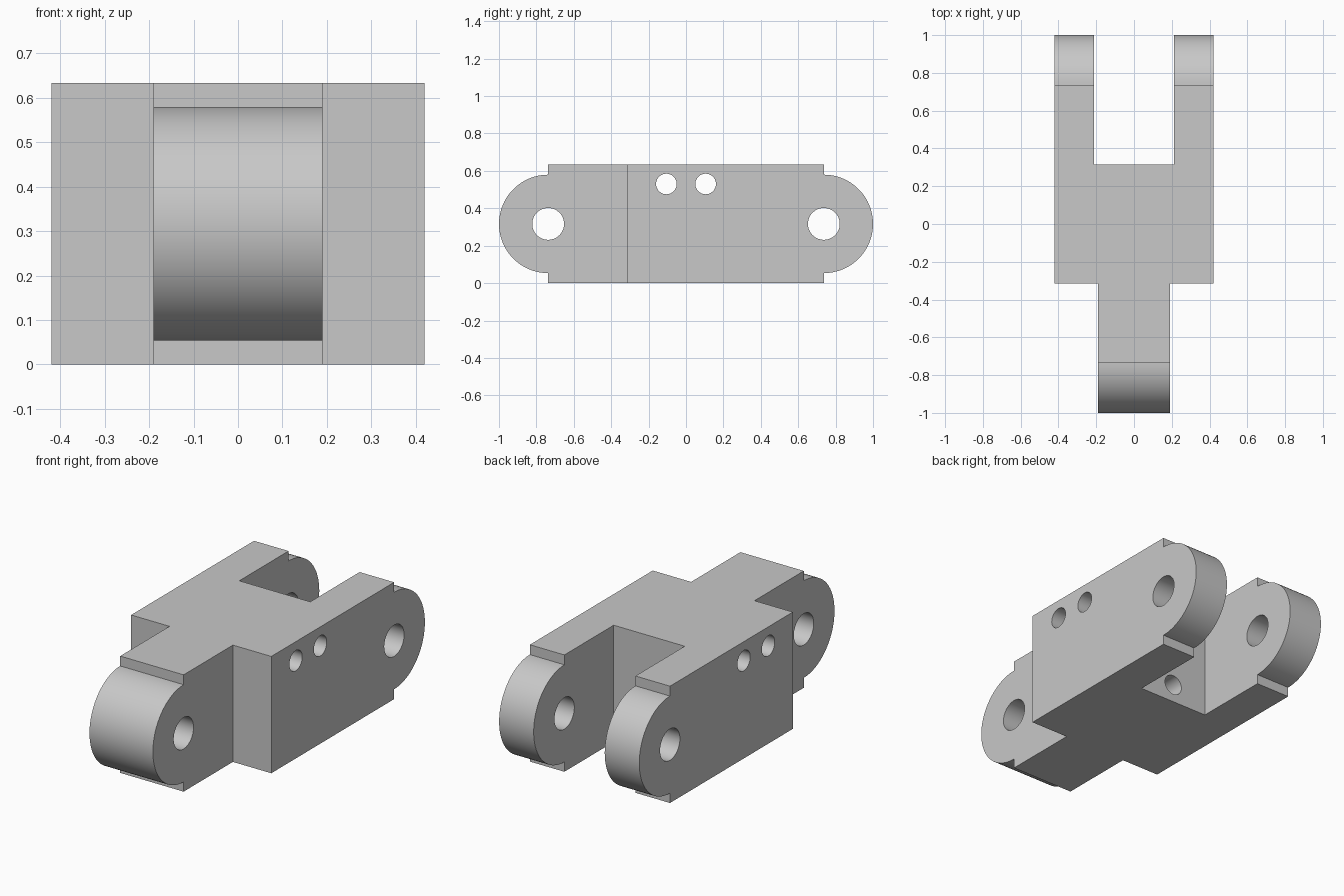
import bpy, bmesh, math
from mathutils import Matrix, Vector

cube = bpy.data.objects.get("Cube")
if cube:
    bpy.data.objects.remove(cube, do_unlink=True)

HALF_W, HEIGHT, MID = 0.42, 0.633, 0.3165
PIVOT_Y, KNUCKLE_R = 0.737, 0.263
CORE_Y, TONGUE_X, SLOT_X = 0.315, 0.19, 0.213

grey = bpy.data.materials.new("light grey")
grey.use_nodes = True
colour = (0.58, 0.58, 0.58, 1)
grey.diffuse_color = colour
grey.node_tree.nodes["Principled BSDF"].inputs["Base Color"].default_value = colour


def add_object(name, bm):
    bmesh.ops.recalc_face_normals(bm, faces=bm.faces)
    mesh = bpy.data.meshes.new(name)
    bm.to_mesh(mesh)
    bm.free()
    mesh.materials.append(grey)
    obj = bpy.data.objects.new(name, mesh)
    bpy.context.collection.objects.link(obj)
    return obj


def box(name, low, high):
    low, high = Vector(low), Vector(high)
    bm = bmesh.new()
    bmesh.ops.create_cube(bm, size=1, matrix=Matrix.Translation((low + high) / 2)
                          @ Matrix.Diagonal((*(high - low), 1)))
    return add_object(name, bm)


def rod(name, centre, radius, length, axis):
    turn = Vector((0, 0, 1)).rotation_difference(Vector(axis)).to_matrix().to_4x4()
    bm = bmesh.new()
    bmesh.ops.create_cone(bm, cap_ends=True, segments=64, radius1=radius, radius2=radius,
                          depth=length, matrix=Matrix.Translation(centre) @ turn)
    return add_object(name, bm)


# Side profile: a tall middle with a smaller rounded knuckle at each end
half = [(PIVOT_Y, 0)]
for i in range(49):
    a = math.pi * (i / 48 - 0.5)
    half.append((PIVOT_Y + KNUCKLE_R * math.cos(a), MID + KNUCKLE_R * math.sin(a)))
half.append((PIVOT_Y, HEIGHT))
outline = half + [(-y, z) for y, z in reversed(half)]
bm = bmesh.new()
face = bm.faces.new([bm.verts.new((-HALF_W, y, z)) for y, z in outline])
side = bmesh.ops.extrude_face_region(bm, geom=[face])["geom"]
bmesh.ops.translate(bm, vec=(2 * HALF_W, 0, 0),
                    verts=[v for v in side if isinstance(v, bmesh.types.BMVert)])
link = add_object("hinge_link", bm)

# Fork slot at the back, and the shoulders beside the front tongue
cutters = [box("slot_cutter", (-SLOT_X, CORE_Y, -1), (SLOT_X, 2, 2)),
           box("left_shoulder_cutter", (TONGUE_X, -2, -1), (1, -CORE_Y, 2)),
           box("right_shoulder_cutter", (-1, -2, -1), (-TONGUE_X, -CORE_Y, 2))]
# Pivot holes and small cross holes, all through the width
for y in (-PIVOT_Y, PIVOT_Y):
    cutters.append(rod("pivot_cutter", (0, y, MID), 0.085, 2, (1, 0, 0)))
for y in (-0.105, 0.105):
    cutters.append(rod("cross_hole_cutter", (0, y, 0.53), 0.055, 2, (1, 0, 0)))
# Blind hole low in the slot wall
cutters.append(rod("blind_hole_cutter", (0, CORE_Y, 0.1), 0.055, 0.84, (0, 1, 0)))

for cutter in cutters:
    cutter.hide_render = True
    mod = link.modifiers.new(cutter.name, "BOOLEAN")
    mod.operation, mod.solver, mod.object = "DIFFERENCE", "EXACT", cutter

# Bake the cuts and remove the cutters
graph = bpy.context.evaluated_depsgraph_get()
baked = bpy.data.meshes.new_from_object(link.evaluated_get(graph))
link.modifiers.clear()
link.data = baked
baked.materials.clear()
baked.materials.append(grey)
baked.polygons.foreach_set("material_index", [0] * len(baked.polygons))
for cutter in cutters:
    bpy.data.objects.remove(cutter, do_unlink=True)

bpy.ops.object.select_all(action="DESELECT")
link.select_set(True)
bpy.context.view_layer.objects.active = link
bpy.ops.object.shade_smooth_by_angle(angle=math.radians(30))
